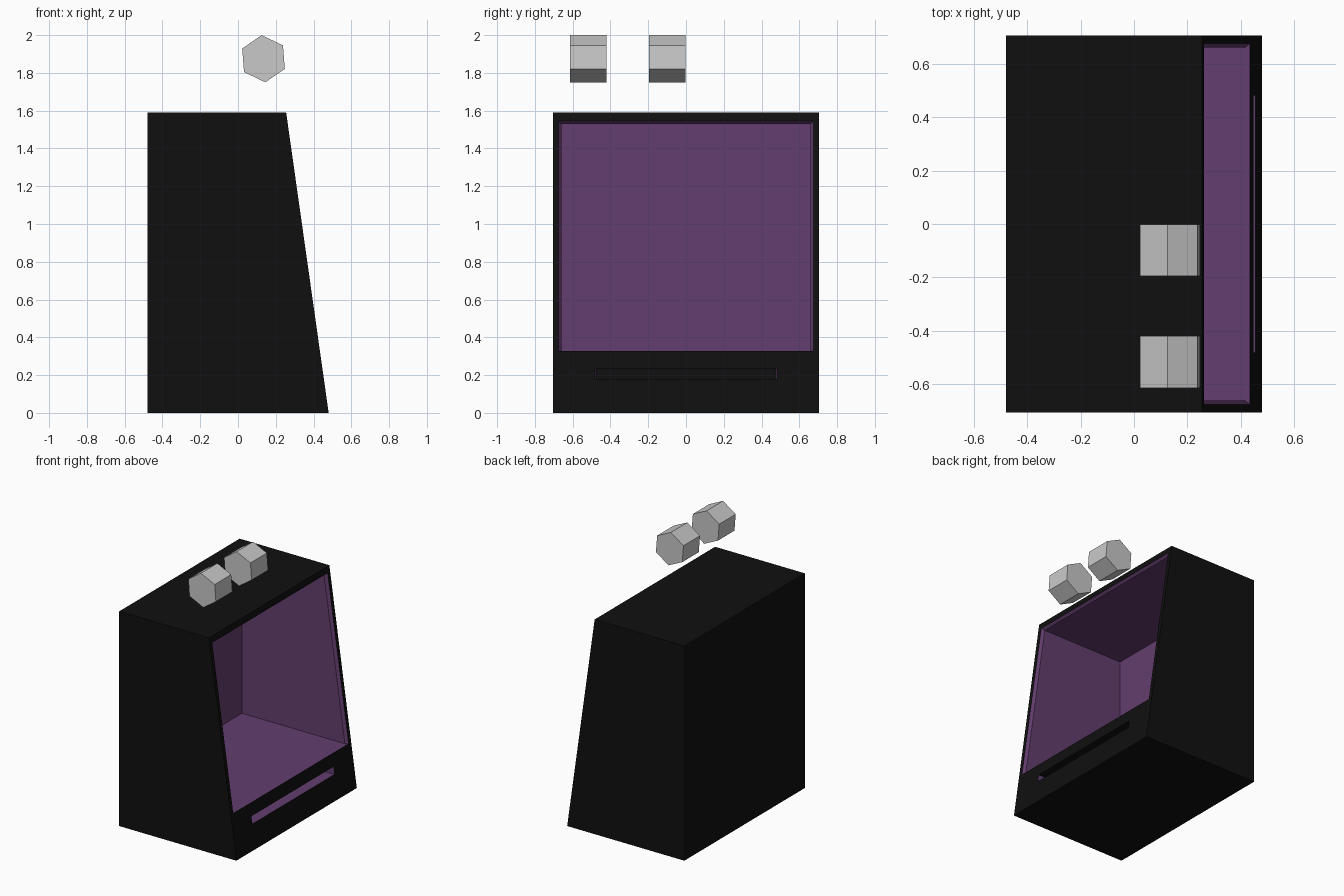
import bpy
import bmesh
import math

cube = bpy.data.objects.get("Cube")
if cube:
    bpy.data.objects.remove(cube, do_unlink=True)

HALF_W, HEIGHT = 0.705, 1.59
BACK_X, BASE_X, TOP_X = -0.48, 0.48, 0.255


def make_material(name, rgb):
    mat = bpy.data.materials.new(name)
    mat.use_nodes = True
    color = (*rgb, 1.0)
    mat.diffuse_color = color
    bsdf = next(n for n in mat.node_tree.nodes if n.type == 'BSDF_PRINCIPLED')
    bsdf.inputs["Base Color"].default_value = color
    return mat


black = make_material("black", (0.005, 0.005, 0.005))
purple = make_material("purple", (0.125, 0.048, 0.158))
grey = make_material("light grey", (0.58, 0.58, 0.58))


def front_x(z):
    """Depth of the sloping open side at a given height."""
    return BASE_X + (TOP_X - BASE_X) * z / HEIGHT


def loft(name, rings):
    """Closed solid through a series of matching rings of points."""
    bm = bmesh.new()
    loops = [[bm.verts.new(p) for p in ring] for ring in rings]
    for a, b in zip(loops, loops[1:]):
        for i in range(len(a)):
            j = (i + 1) % len(a)
            bm.faces.new((a[i], a[j], b[j], b[i]))
    bm.faces.new(loops[0])
    bm.faces.new(loops[-1])
    bmesh.ops.recalc_face_normals(bm, faces=bm.faces)
    mesh = bpy.data.meshes.new(name)
    bm.to_mesh(mesh)
    bm.free()
    obj = bpy.data.objects.new(name, mesh)
    bpy.context.collection.objects.link(obj)
    return obj


def opening(half, low, high, offset=None, x=None):
    """Rectangle parallel to the slope, or upright at a fixed x."""
    corners = ((-half, low), (half, low), (half, high), (-half, high))
    return [(front_x(z) + offset if x is None else x, y, z) for y, z in corners]


# Cabinet body: wedge with one sloping side
body = loft("cabinet_body", [
    [(BACK_X, y, 0), (BASE_X, y, 0), (TOP_X, y, HEIGHT), (BACK_X, y, HEIGHT)]
    for y in (-HALF_W, HALF_W)])

# Large recess with a chamfered lip on the sides and top
FLOOR = 0.327
recess = loft("recess_cutter", [
    opening(0.66, FLOOR, 1.53, x=-0.43),
    opening(0.66, FLOOR, 1.53, offset=-0.02),
    opening(0.675, FLOOR, 1.545, offset=0),
    opening(0.69, FLOOR, 1.56, offset=0.02)])

# Narrow slot under the recess
slot = loft("slot_cutter", [
    opening(0.475, 0.18, 0.235, x=0.1),
    opening(0.482, 0.18, 0.235, offset=0.02)])

# Cut both openings and discard the cutters
for cutter in (recess, slot):
    cutter.hide_render = True
    mod = body.modifiers.new(cutter.name, 'BOOLEAN')
    mod.operation = 'DIFFERENCE'
    mod.solver = 'EXACT'
    mod.object = cutter
bpy.context.view_layer.update()
cut_mesh = bpy.data.meshes.new_from_object(
    body.evaluated_get(bpy.context.evaluated_depsgraph_get()))
body.modifiers.clear()
body.data = cut_mesh
for cutter in (recess, slot):
    bpy.data.objects.remove(cutter, do_unlink=True)

# Inner faces are purple, except the back and ceiling of the slot
cut_mesh.materials.clear()
cut_mesh.materials.append(black)
cut_mesh.materials.append(purple)
for face in cut_mesh.polygons:
    c, n = face.center, face.normal
    inside = (BACK_X + 0.01 < c.x < front_x(c.z) - 0.002
              and abs(c.y) < HALF_W - 0.01 and 0.01 < c.z < HEIGHT - 0.01)
    slot_dark = c.z < 0.3 and (n.x > 0.9 or n.z < -0.9)
    face.material_index = int(inside and not slot_dark)


# Two hexagonal blocks floating above the cabinet
def hexagon(y):
    angles = [math.radians(94.5 + 60 * i) for i in range(6)]
    return [(0.135 + 0.125 * math.cos(a), y, 1.875 + 0.125 * math.sin(a))
            for a in angles]


for name, y in (("front_hex_block", -0.613), ("rear_hex_block", -0.195)):
    block = loft(name, [hexagon(y), hexagon(y + 0.193)])
    block.data.materials.append(grey)
